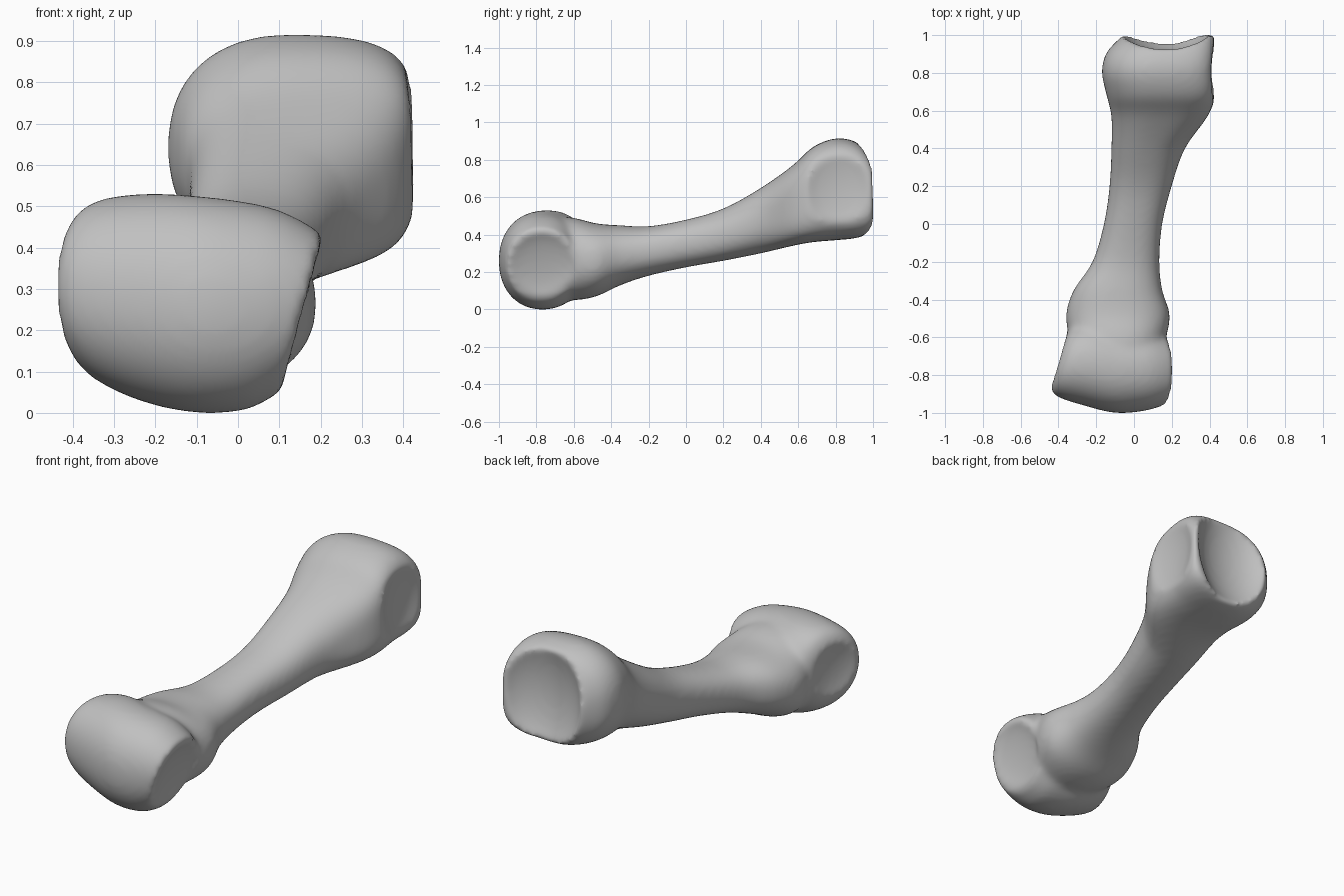
import bpy, bmesh, math
from mathutils import Vector, Euler

cube = bpy.data.objects.get("Cube")
if cube:
    bpy.data.objects.remove(cube, do_unlink=True)

SIDES = 48
STEPS = 4


def spline(a, b, c, d, t):
    """Catmull-Rom blend between two neighbouring section rows."""
    return [q + 0.5 * t * (r - p + t * (2 * p - 5 * q + 4 * r - s + t * (3 * (q - r) + s - p)))
            for p, q, r, s in zip(a, b, c, d)]


def loft(bm, rows, place, power):
    """Skin rounded sections; each row is position, side limits, height limits."""
    last = len(rows) - 1
    stations = []
    for i in range(last):
        near = [rows[min(max(i + k, 0), last)] for k in (-1, 0, 1, 2)]
        stations += [spline(*near, j / STEPS) for j in range(STEPS)]
    stations.append(rows[last])
    rings = []
    for pos, side_a, side_b, low, high in stations:
        ring = []
        for k in range(SIDES):
            angle = math.tau * k / SIDES
            c, s = math.cos(angle), math.sin(angle)
            p = power(pos, c)
            u = math.copysign(abs(c) ** (2 / p), c)
            v = math.copysign(abs(s) ** (2 / p), s)
            side = (side_a + side_b) / 2 + u * (side_b - side_a) / 2
            height = (low + high) / 2 + v * (high - low) / 2
            ring.append(bm.verts.new(place(pos, side, height)))
        rings.append(ring)
    for first, second in zip(rings, rings[1:]):
        for k in range(SIDES):
            n = (k + 1) % SIDES
            bm.faces.new((first[k], first[n], second[n], second[k]))
    bm.faces.new(rings[0][::-1])
    bm.faces.new(rings[-1])


def ellipsoid(name, centre, radii, turn=(0, 0, 0)):
    """Helper that hollows out a joint facet."""
    bpy.ops.mesh.primitive_uv_sphere_add(segments=48, ring_count=24, radius=1, location=centre)
    obj = bpy.context.object
    obj.name = name
    obj.scale = radii
    obj.rotation_euler = Euler([math.radians(a) for a in turn])
    obj.hide_render = True
    return obj


# Shaft flaring into the squared base, running front to back
shaft_rows = [
    (-.75, -.28, .13, .06, .50),
    (-.60, -.34, .17, .05, .49),
    (-.48, -.36, .19, .07, .46),
    (-.35, -.32, .15, .13, .45),
    (-.20, -.22, .135, .18, .445),
    (0, -.16, .15, .225, .48),
    (.20, -.13, .20, .26, .54),
    (.40, -.12, .27, .30, .65),
    (.57, -.12, .39, .34, .77),
    (.68, -.145, .43, .36, .87),
    (.80, -.17, .43, .37, .915),
    (.90, -.15, .435, .38, .90),
    (.97, -.09, .43, .40, .85),
    (1.005, -.05, .42, .44, .79),
]
# Barrel-shaped head, running across the front end
head_rows = [
    (-.44, -.80, -.66, .23, .39),
    (-.42, -.88, -.58, .15, .46),
    (-.37, -.92, -.53, .085, .51),
    (-.25, -.96, -.51, .03, .53),
    (-.10, -1.0, -.53, 0, .525),
    (.05, -.99, -.55, .01, .50),
    (.16, -.96, -.59, .05, .43),
]


def place_shaft(pos, side, height):
    return Vector((side, pos, height))


def place_head(pos, side, height):
    lean = max(pos, 0) * 1.75 * (height - .25)
    taper = max(-pos - .1, 0) * .85 * (side + .82)
    return Vector((pos + lean + taper, side, height))


def shaft_power(pos, across):
    """The base grows squarer on its inner side."""
    return 2.3 + 1.5 * min(max(pos - .4, 0) * 4, 1) * max(across, 0) ** .5


bm = bmesh.new()
loft(bm, shaft_rows, place_shaft, shaft_power)
loft(bm, head_rows, place_head, lambda pos, across: 2.15)
bmesh.ops.recalc_face_normals(bm, faces=bm.faces)
mesh = bpy.data.meshes.new("bone")
bm.to_mesh(mesh)
bm.free()
bone = bpy.data.objects.new("bone", mesh)
bpy.context.collection.objects.link(bone)

# Hollow joint facets on the base and on both ends of the head
cutters = [
    ellipsoid("base_back_facet", (.17, 1.07, .68), (.25, .17, .37)),
    ellipsoid("base_side_facet", (.465, .81, .65), (.07, .20, .26)),
    ellipsoid("head_right_facet", (.17, -.77, .24), (.035, .18, .18), (0, 15, 0)),
    ellipsoid("head_left_facet", (-.425, -.72, .30), (.045, .17, .18), (0, 0, -17)),
]


def remesh(size):
    mod = bone.modifiers.new("fuse", 'REMESH')
    mod.mode = 'VOXEL'
    mod.voxel_size = size


remesh(.014)
for cutter in cutters:
    cut = bone.modifiers.new(cutter.name, 'BOOLEAN')
    cut.operation = 'DIFFERENCE'
    cut.object = cutter
remesh(.014)
soften = bone.modifiers.new("soften", 'SMOOTH')
soften.factor = .5
soften.iterations = 14

# Bake the modifiers and drop the helpers
bpy.context.view_layer.update()
graph = bpy.context.evaluated_depsgraph_get()
baked = bpy.data.meshes.new_from_object(bone.evaluated_get(graph))
bone.modifiers.clear()
bone.data = baked
for cutter in cutters:
    bpy.data.objects.remove(cutter, do_unlink=True)
for poly in baked.polygons:
    poly.use_smooth = True

# Single grey colour
grey = bpy.data.materials.new("bone_grey")
grey.use_nodes = True
colour = (.53, .53, .53, 1)
grey.diffuse_color = colour
grey.node_tree.nodes["Principled BSDF"].inputs["Base Color"].default_value = colour
baked.materials.clear()
baked.materials.append(grey)
